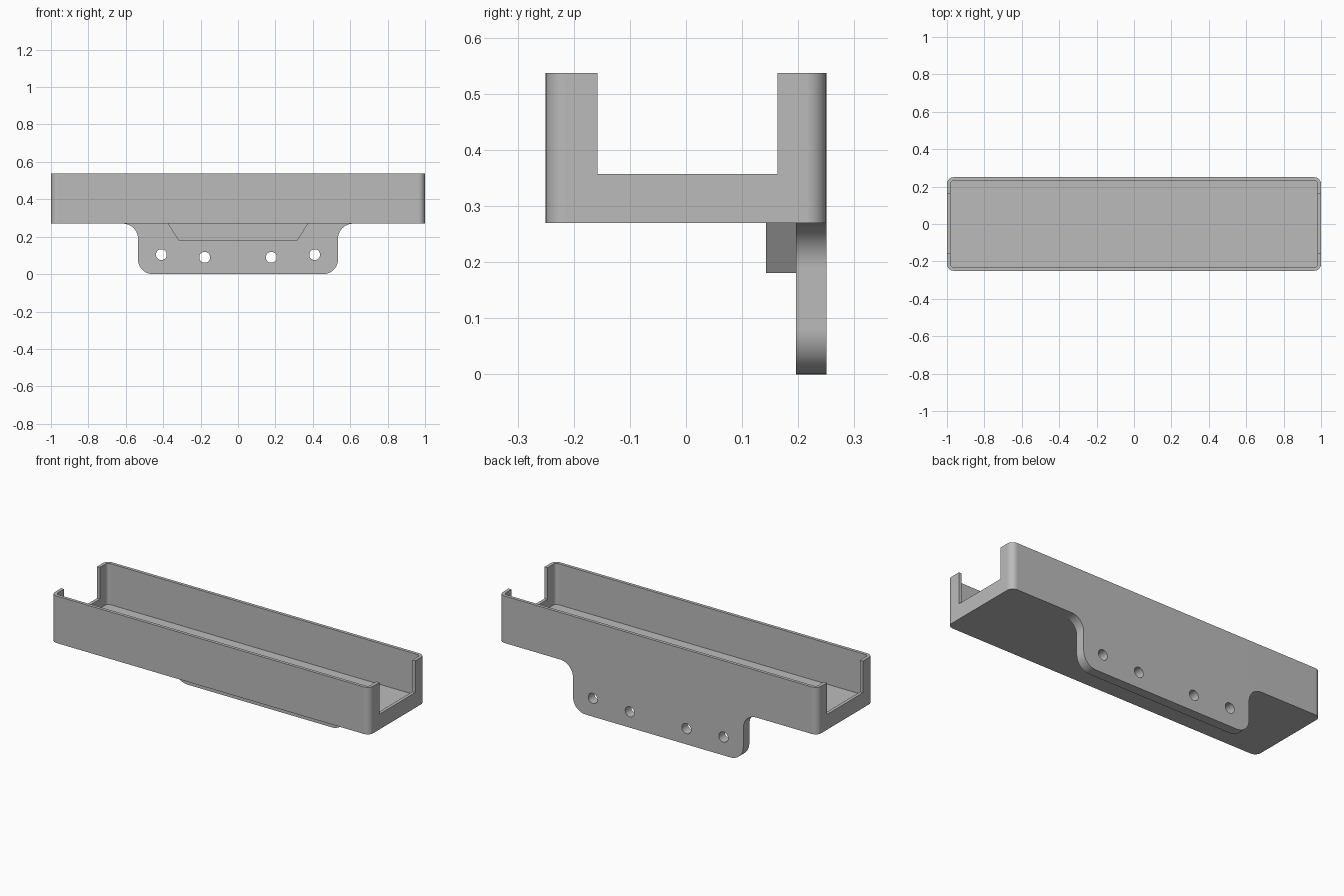
import bpy, bmesh, math
from mathutils import Vector

cube = bpy.data.objects.get("Cube")
if cube:
    bpy.data.objects.remove(cube, do_unlink=True)

GREY = (0.5, 0.5, 0.5, 1.0)
grey = bpy.data.materials.new("plain grey")
grey.use_nodes = True
grey.diffuse_color = GREY
grey.node_tree.nodes["Principled BSDF"].inputs["Base Color"].default_value = GREY


def fillet(corners, steps=10):
    """Round each (u, v, radius) corner with an arc tangent to both edges."""
    out = []
    for i, (u, v, r) in enumerate(corners):
        p = Vector((u, v))
        if not r:
            out.append(p)
            continue
        a = (Vector(corners[i - 1][:2]) - p).normalized()
        b = (Vector(corners[(i + 1) % len(corners)][:2]) - p).normalized()
        half = a.angle(b) / 2
        centre = p + (a + b).normalized() * r / math.sin(half)
        start = p + a * r / math.tan(half) - centre
        end = p + b * r / math.tan(half) - centre
        sweep = start.angle(end)
        for k in range(steps + 1):
            t = k / steps
            out.append(centre + (start * math.sin((1 - t) * sweep)
                                 + end * math.sin(t * sweep)) / math.sin(sweep))
    return out


def prism(name, outline, low, high, axis="Z"):
    """Extrude an outline along Z (outline in xy) or Y (outline in xz)."""
    bm = bmesh.new()

    def place(p, w):
        return (p.x, p.y, w) if axis == "Z" else (p.x, w, p.y)

    face = bm.faces.new([bm.verts.new(place(p, low)) for p in outline])
    moved = bmesh.ops.extrude_face_region(bm, geom=[face])["geom"]
    shift = Vector(place(Vector((0, 0)), high - low))
    bmesh.ops.translate(bm, vec=shift,
                        verts=[g for g in moved if isinstance(g, bmesh.types.BMVert)])
    bmesh.ops.recalc_face_normals(bm, faces=bm.faces)
    mesh = bpy.data.meshes.new(name)
    bm.to_mesh(mesh)
    bm.free()
    mesh.materials.append(grey)
    obj = bpy.data.objects.new(name, mesh)
    bpy.context.collection.objects.link(obj)
    return obj


def rectangle(x0, x1, y0, y1, r=0):
    return fillet([(x0, y0, r), (x1, y0, r), (x1, y1, r), (x0, y1, r)])


def activate(obj):
    bpy.ops.object.select_all(action="DESELECT")
    obj.select_set(True)
    bpy.context.view_layer.objects.active = obj


def cut(obj, cutter):
    activate(obj)
    mod = obj.modifiers.new("cut", "BOOLEAN")
    mod.operation = "DIFFERENCE"
    mod.solver = "EXACT"
    mod.object = cutter
    bpy.ops.object.modifier_apply(modifier=mod.name)
    bpy.data.objects.remove(cutter, do_unlink=True)


def finish(obj):
    activate(obj)
    bpy.ops.object.shade_smooth_by_angle(angle=math.radians(30))
    obj.modifiers.new("even shading", "WEIGHTED_NORMAL").keep_sharp = True


BASE, FLOOR, NOTCH, TOP = 0.27, 0.304, 0.357, 0.537
WALL, BACK = 0.018, 0.25

# Open tray with thin walls and a wide notch in each end
tray = prism("tray", rectangle(-1, 1, -BACK, BACK, 0.036), BASE, TOP)
cut(tray, prism("cavity", rectangle(-1 + WALL, 1 - WALL, -BACK + WALL, BACK - WALL, 0.02),
                FLOOR, TOP + 0.1))
cut(tray, prism("end_notches", rectangle(-1.1, 1.1, -0.158, 0.163), NOTCH, TOP + 0.1))
finish(tray)

# Mounting plate hanging under the back edge, flared where it meets the tray
R = 0.08
side = [(0.616, BASE + 0.001, 0), (0.616, BASE, 0), (0.535, BASE, R), (0.535, 0, R)]
mirrored = [(-u, v, r) for u, v, r in reversed(side)]
plate = prism("mounting_plate", fillet(side + mirrored), 0.196, BACK, "Y")

# Screw holes through the plate
for x, z in ((0.41, 0.104), (0.178, 0.09)):
    for s in (-1, 1):
        ring = [Vector((s * x + 0.029 * math.cos(a), z + 0.029 * math.sin(a)))
                for a in (math.tau * k / 32 for k in range(32))]
        cut(plate, prism("hole", ring, 0.1, 0.4, "Y"))
finish(plate)

# Tapered stiffening block in front of the plate
block = [Vector(p) for p in ((-0.375, BASE), (-0.318, 0.181), (0.318, 0.181), (0.375, BASE))]
finish(prism("stiffening_block", block, 0.143, 0.196, "Y"))
